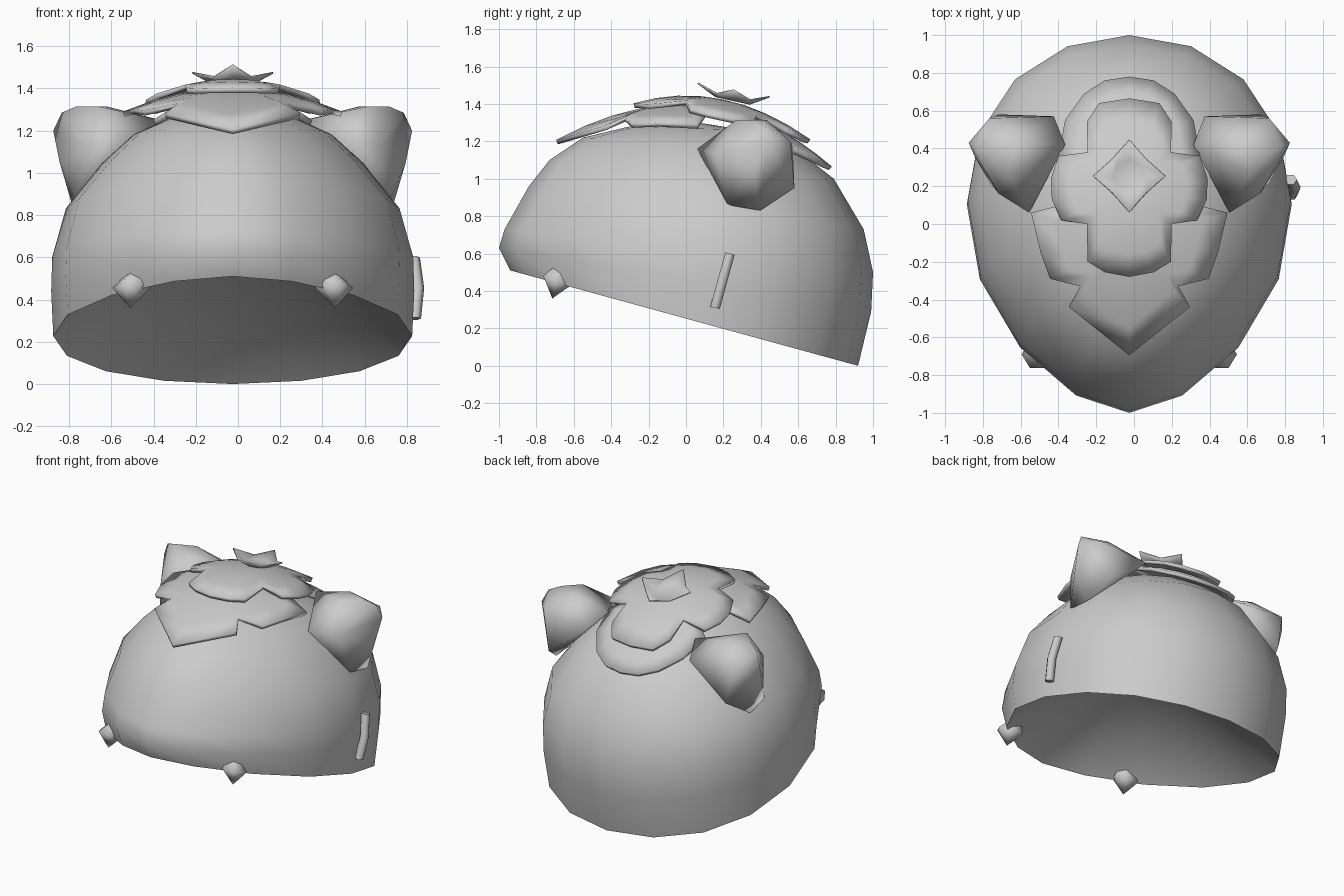
import bpy, bmesh
from math import sin, cos, pi, radians
from mathutils import Vector

if "Cube" in bpy.data.objects:
    bpy.data.objects.remove(bpy.data.objects["Cube"])

CX = -0.025  # symmetry plane of the cap

grey = bpy.data.materials.new("plain grey")
grey.use_nodes = True
grey.diffuse_color = (0.6, 0.6, 0.6, 1)
grey.node_tree.nodes["Principled BSDF"].inputs["Base Color"].default_value = (0.6, 0.6, 0.6, 1)


def finish(name, bm, angle=40, thickness=0):
    bmesh.ops.recalc_face_normals(bm, faces=bm.faces)
    mesh = bpy.data.meshes.new(name)
    bm.to_mesh(mesh)
    bm.free()
    mesh.materials.append(grey)
    ob = bpy.data.objects.new(name, mesh)
    bpy.context.collection.objects.link(ob)
    bpy.ops.object.select_all(action="DESELECT")
    ob.select_set(True)
    bpy.context.view_layer.objects.active = ob
    bpy.ops.object.shade_smooth_by_angle(angle=radians(angle))
    if thickness:
        mod = ob.modifiers.new("thickness", "SOLIDIFY")
        mod.thickness = thickness
        mod.offset = -1
    return ob


def loft(rings, start=None, end=None):
    """Bridge closed rings, closing each end to a point if one is given."""
    bm = bmesh.new()
    rows = [[bm.verts.new(p) for p in ring] for ring in rings]
    n = len(rows[0])
    for a, b in zip(rows, rows[1:]):
        for i in range(n):
            j = (i + 1) % n
            bm.faces.new((a[i], a[j], b[j], b[i]))
    for point, row in ((start, rows[0]), (end, rows[-1])):
        if point is not None:
            tip = bm.verts.new(point)
            for i in range(n):
                bm.faces.new((row[i], row[(i + 1) % n], tip))
    return bm


# Cap shell: tilted rings from rim to crown, with a hollow cone underneath
def shell_ring(front_y, front_z, back_y, back_z, width, n=16):
    ring = []
    for i in range(n):
        a = 2 * pi * i / n
        c = cos(a)
        t = (1 + c) / 2 + 0.055 * sin(a) ** 2  # widest part sits behind the middle
        taper = 1 - 0.2 * max(0, -c) ** 4
        ring.append((CX + width * sin(a) * taper,
                     front_y + (back_y - front_y) * t,
                     front_z + (back_z - front_z) * t))
    return ring


profile = [
    (-0.94, 0.51, 0.92, 0.0, 0.85),
    (-1.0, 0.63, 0.99, 0.29, 0.86),
    (-0.97, 0.73, 1.0, 0.5, 0.855),
    (-0.84, 0.96, 0.95, 0.73, 0.79),
    (-0.73, 1.1, 0.79, 1.0, 0.62),
    (-0.55, 1.22, 0.6, 1.15, 0.47),
    (-0.3, 1.28, 0.32, 1.26, 0.28),
]
finish("cap_shell", loft([shell_ring(*p) for p in profile],
                         start=(CX, 0, 0.9), end=(CX, 0, 1.31)), 65)

# Ears: rounded, blunt cones leaning outward
ear_points = [
    (0.53, 0.06, 1.16), (0.74, 0.22, 0.86), (0.755, 0.4, 0.83),
    (0.69, 0.58, 0.95), (0.4, 0.57, 1.17), (0.34, 0.42, 1.25),
    (0.85, 0.43, 1.2), (0.81, 0.41, 1.285), (0.64, 0.27, 1.315),
    (0.6, 0.43, 1.315), (0.74, 0.56, 1.2), (0.82, 0.36, 1.05),
    (0.69, 0.16, 1.13), (0.74, 0.37, 1.315),
]
# Fangs: small pyramids hanging from the front of the rim
for side, label in ((1, "left"), (-1, "right")):
    bm = bmesh.new()
    for x, y, z in ear_points:
        bm.verts.new((CX + side * x, y, z))
    hull = bmesh.ops.convex_hull(bm, input=bm.verts)
    bmesh.ops.delete(bm, geom=[v for v in hull["geom_interior"]
                               if isinstance(v, bmesh.types.BMVert)], context="VERTS")
    finish("ear_" + label, bm, 120)

    base = [(CX + side * 0.48 + 0.09 * cos(a), -0.69 + 0.085 * sin(a), 0.455 - 0.03 * sin(a))
            for a in (i * pi / 3 for i in range(6))]
    finish("fang_" + label, loft([base], start=(CX + side * 0.485, -0.715, 0.36),
                                 end=(CX + side * 0.44, -0.64, 0.58)), 100)


# Leaf plates: half outlines mirrored, then domed over the crown
def leaf_plate(name, half, centre_y, top, bend):
    outline = half + [(-x, y) for x, y in reversed(half) if x > 0]

    def domed(x, y):
        return (CX + x, y, top - bend * (x * x + y * y))

    rings = [[domed(x * s, centre_y + (y - centre_y) * s) for x, y in outline]
             for s in (1, 0.75, 0.5, 0.25)]
    finish(name, loft(rings, end=domed(0, centre_y)), 40, 0.025)


leaf_plate("front_leaf", [
    (0, -0.695), (0.32, -0.44), (0.26, -0.33), (0.42, -0.29), (0.47, -0.15),
    (0.52, 0.06), (0.36, 0.1), (0, 0.12)], -0.1, 1.4, 0.4)
leaf_plate("back_leaf", [
    (0, 0.2), (0.3, 0.3), (0.375, 0.36), (0.34, 0.55), (0.24, 0.69),
    (0.13, 0.76), (0, 0.78)], 0.45, 1.4, 0.55)
leaf_plate("top_leaf", [
    (0, -0.28), (0.13, -0.255), (0.22, -0.2), (0.225, 0.0), (0.36, 0.02),
    (0.41, 0.13), (0.415, 0.24), (0.375, 0.36), (0.22, 0.38), (0.225, 0.54),
    (0.16, 0.64), (0, 0.665)], 0.19, 1.445, 0.53)

# Four-pointed crown: shallow cup with raised tips, tilted backward
rim, foot = [], []
for i in range(8):
    a = i * pi / 4
    r, z = (0.19, 1.478) if i % 2 == 0 else (0.125, 1.442)
    dy = r * sin(a)
    rim.append((CX + r * cos(a), 0.255 + dy, z - 0.19 * dy))
    foot.append((CX + 0.09 * cos(a), 0.25 + 0.09 * sin(a), 1.424 - 0.02 * sin(a)))
finish("crown_star", loft([rim, foot], end=(CX, 0.25, 1.424)), 70, 0.008)

# Side tab: slim bent bar on the left side of the cap
path = [Vector(p) for p in ((0.835, 0.155, 0.31), (0.85, 0.195, 0.455), (0.83, 0.235, 0.6))]
rings = [[p + Vector((0.032 * cos(a), 0.029 * sin(a), -0.007 * sin(a)))
          for a in (k * pi / 3 for k in range(6))] for p in path]
finish("side_tab", loft(rings, start=path[0], end=path[-1]), 65)
